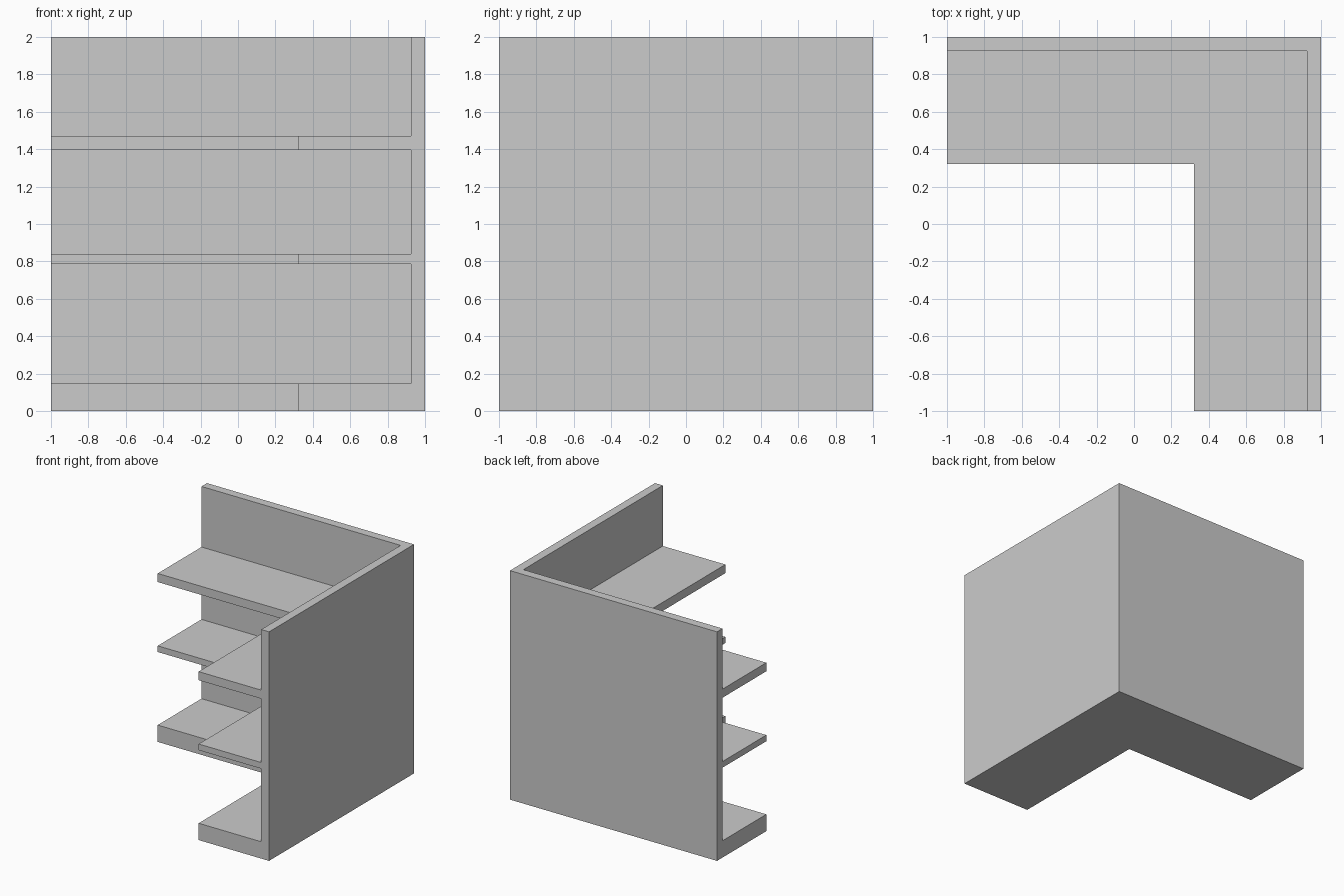
import bpy, bmesh

if "Cube" in bpy.data.objects:
    bpy.data.objects.remove(bpy.data.objects["Cube"])

WALL, DEPTH, HEIGHT = 0.076, 0.68, 2.0
SHELVES = [(0.0, 0.147), (0.785, 0.839), (1.396, 1.471)]  # bottom, top of each board

# Comb-shaped cross-section: (distance in from the outer wall face, height)
profile = [(0, HEIGHT), (0, 0)]
for i, (lo, hi) in enumerate(SHELVES):
    if i:
        profile.append((WALL, lo))
    profile += [(DEPTH, lo), (DEPTH, hi), (WALL, hi)]
profile.append((WALL, HEIGHT))

# Sweep the section along the back wall, round the mitred corner and along the right wall
bm = bmesh.new()
stations = [
    lambda d, z: (-1, 1 - d, z),
    lambda d, z: (1 - d, 1 - d, z),
    lambda d, z: (1 - d, -1, z),
]
rings = [[bm.verts.new(f(d, z)) for d, z in profile] for f in stations]
n = len(profile)
for a, b in zip(rings, rings[1:]):
    for i in range(n):
        j = (i + 1) % n
        bm.faces.new((a[i], a[j], b[j], b[i]))

# End caps
bm.faces.new(rings[0])
bm.faces.new(rings[-1][::-1])
bmesh.ops.recalc_face_normals(bm, faces=bm.faces)

mesh = bpy.data.meshes.new("corner_shelf")
bm.to_mesh(mesh)
bm.free()
bpy.context.collection.objects.link(bpy.data.objects.new("corner_shelf", mesh))
